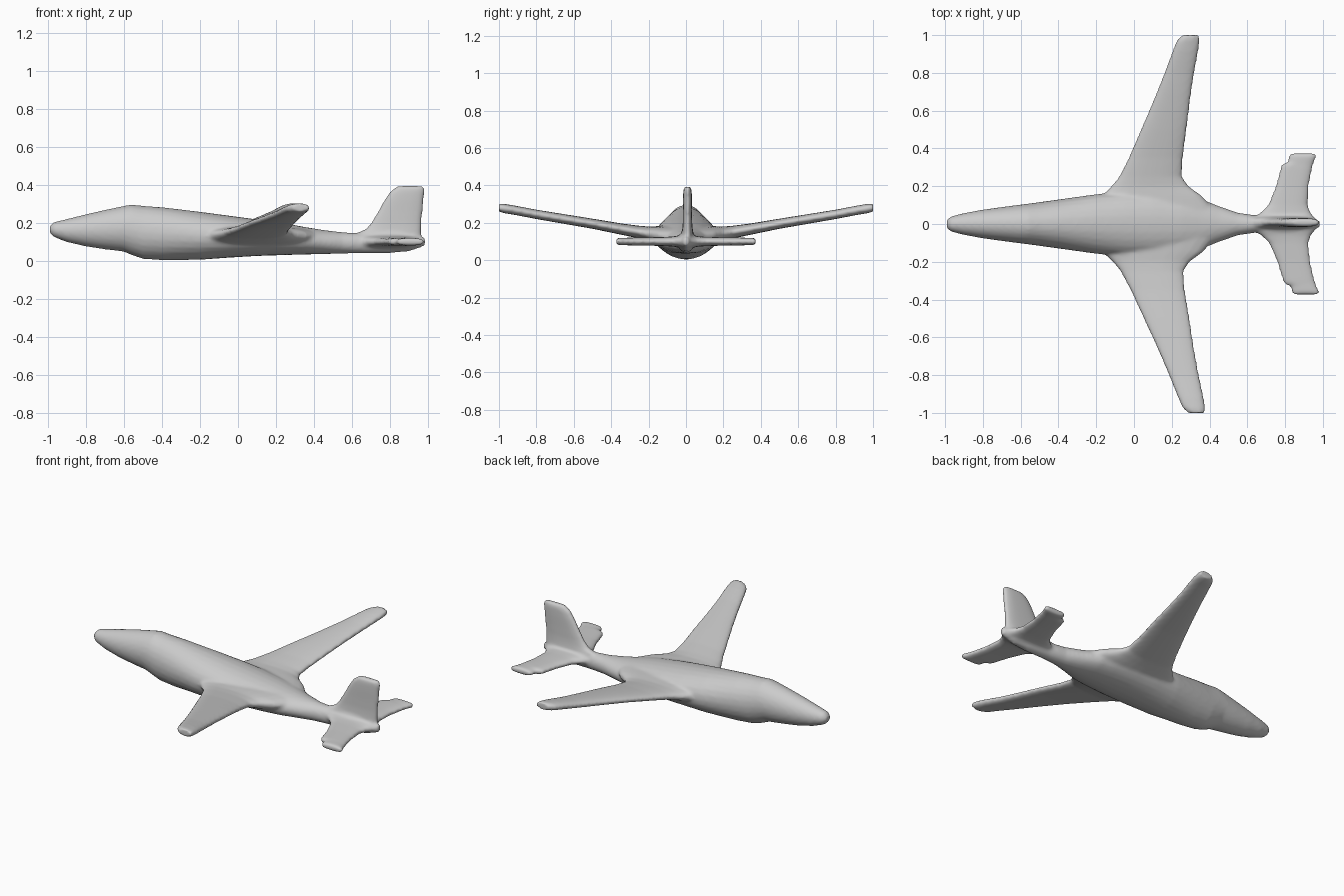
import bpy, bmesh, math

grey = bpy.data.materials.new("light grey")
grey.diffuse_color = (0.6, 0.6, 0.6, 1)

bm = bmesh.new()
SIDES = 24


def loft(sections, axis, power=2.0):
    """Skin closed rings (position, centre u, centre v, radius u, radius v)."""
    rings = []
    for p, cu, cv, ru, rv in sections:
        ring = []
        for i in range(SIDES):
            a = 2 * math.pi * i / SIDES
            c, s = math.cos(a), math.sin(a)
            u = cu + ru * math.copysign(abs(c) ** (2 / power), c)
            v = cv + rv * math.copysign(abs(s) ** (2 / power), s)
            co = {"x": (p, u, v), "y": (u, p, v), "z": (u, v, p)}[axis]
            ring.append(bm.verts.new(co))
        rings.append(ring)
    faces = [bm.faces.new(rings[0]), bm.faces.new(rings[-1][::-1])]
    for a, b in zip(rings, rings[1:]):
        for i in range(SIDES):
            j = (i + 1) % SIDES
            faces.append(bm.faces.new((a[i], b[i], b[j], a[j])))
    bmesh.ops.recalc_face_normals(bm, faces=faces)


def span(half, sweep_extra):
    """Mirror half-span rows (y, lead x, trail x, z, half thickness)."""
    rows = []
    for side in (-1, 1):
        part = []
        for y, lead, trail, z, t in half:
            d = sweep_extra * y if side < 0 else 0
            part.append((side * y, (lead + trail) / 2 + d, z, (trail - lead) / 2, t))
        rows += part[::-1] if side < 0 else part
    return rows


# Fuselage: x, half width, bottom, top
body = [(-.99, .022, .145, .185), (-.97, .04, .125, .203), (-.9, .058, .098, .22),
        (-.8, .076, .075, .245), (-.7, .09, .06, .268), (-.6, .103, .048, .289),
        (-.56, .108, .03, .296), (-.5, .116, .01, .289), (-.4, .13, .003, .282),
        (-.2, .158, .005, .258), (-.05, .17, .016, .238), (.1, .17, .025, .218),
        (.25, .155, .03, .197), (.35, .135, .033, .178), (.45, .095, .035, .162),
        (.55, .06, .038, .15), (.65, .045, .04, .145), (.8, .04, .04, .14),
        (.9, .033, .05, .135), (.96, .025, .07, .128), (.985, .018, .08, .122)]
loft([(x, 0, (b + t) / 2, w, (t - b) / 2) for x, w, b, t in body], "x")

# Main wings, raised toward the tips
loft(span([(.08, -.24, .42, .125, .06), (.15, -.17, .36, .132, .05),
           (.2, -.12, .29, .14, .04), (.25, -.08, .255, .15, .034),
           (.35, -.03, .26, .167, .03), (.5, .035, .28, .195, .027),
           (.65, .10, .298, .22, .026), (.8, .16, .32, .245, .025),
           (.92, .205, .342, .268, .025), (.97, .225, .348, .276, .025),
           (1.0, .255, .345, .281, .022)], .03), "y", 2.3)

# Tailplane with clipped tip corners
loft(span([(.03, .62, .96, .1, .035), (.06, .67, .935, .1, .028),
           (.1, .71, .92, .1, .025), (.2, .75, .925, .1, .022),
           (.3, .776, .945, .1, .021), (.318, .782, .95, .1, .02),
           (.326, .815, .952, .1, .02), (.36, .82, .968, .1, .02),
           (.373, .83, .96, .1, .018)], .04), "y", 2.6)

# Fin with a swept, curved leading edge
fin = [(.09, .6, .965, .035), (.145, .62, .965, .032), (.165, .67, .965, .028),
       (.2, .7, .967, .025), (.26, .737, .972, .024), (.32, .77, .978, .024),
       (.36, .797, .982, .023), (.38, .82, .982, .021), (.393, .84, .975, .015)]
loft([(z, (a + b) / 2, 0.008, (b - a) / 2, t) for z, a, b, t in fin], "z", 2.6)

# Fuse all parts into one softly blended skin
mesh = bpy.data.meshes.new("airframe")
bm.to_mesh(mesh)
bm.free()
mesh.materials.append(grey)
airframe = bpy.data.objects.new("airframe", mesh)
bpy.context.collection.objects.link(airframe)
fuse = airframe.modifiers.new("fuse", "REMESH")
fuse.mode = "VOXEL"
fuse.voxel_size = 0.01
fuse.use_smooth_shade = True
blend = airframe.modifiers.new("blend", "SMOOTH")
blend.factor = 0.5
blend.iterations = 6
